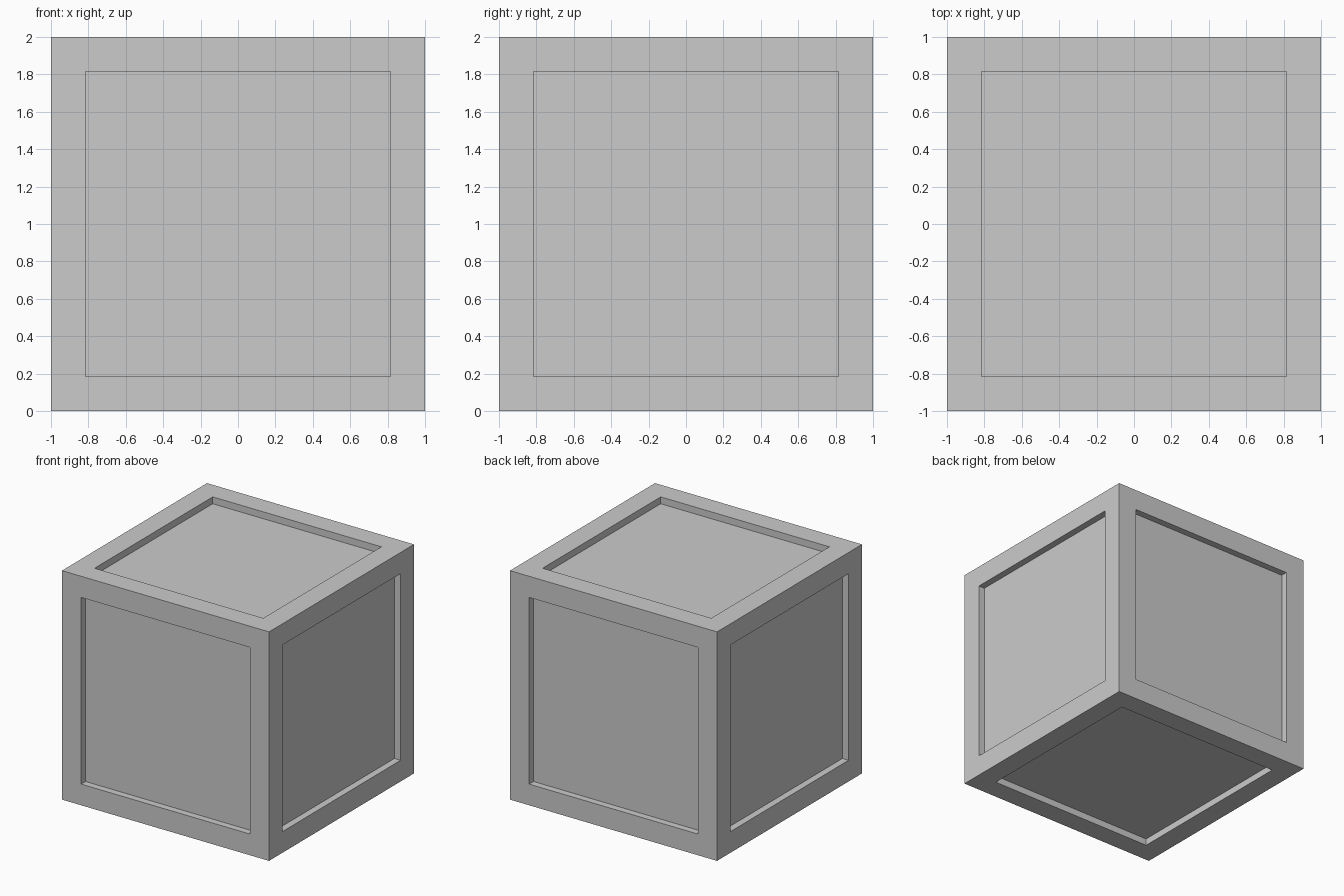
import bpy
import bmesh

old = bpy.data.objects.get("Cube")
if old:
    bpy.data.objects.remove(old, do_unlink=True)

SIZE = 2.0      # outer edge length
BORDER = 0.185  # width of the frame on every side
DEPTH = 0.06    # how far each panel is sunk

# Single plain material
grey = bpy.data.materials.new("light_grey")
grey.use_nodes = True
colour = (0.6, 0.6, 0.6, 1.0)
grey.diffuse_color = colour
grey.node_tree.nodes["Principled BSDF"].inputs["Base Color"].default_value = colour

# Cube whose six faces are framed, then sunk straight inward
bm = bmesh.new()
bmesh.ops.create_cube(bm, size=SIZE)
panels = list(bm.faces)
bmesh.ops.inset_individual(bm, faces=panels, thickness=BORDER, use_even_offset=True)
for panel in panels:
    rim_normal = panel.normal.copy()
    sunk = bmesh.ops.extrude_discrete_faces(bm, faces=[panel])["faces"][0]
    bmesh.ops.translate(bm, verts=sunk.verts, vec=-DEPTH * rim_normal)

# Stand it on the ground
bmesh.ops.translate(bm, verts=bm.verts, vec=(0, 0, SIZE / 2))
bmesh.ops.recalc_face_normals(bm, faces=bm.faces)

mesh = bpy.data.meshes.new("panelled_crate")
bm.to_mesh(mesh)
bm.free()
mesh.materials.append(grey)
crate = bpy.data.objects.new("panelled_crate", mesh)
bpy.context.collection.objects.link(crate)
